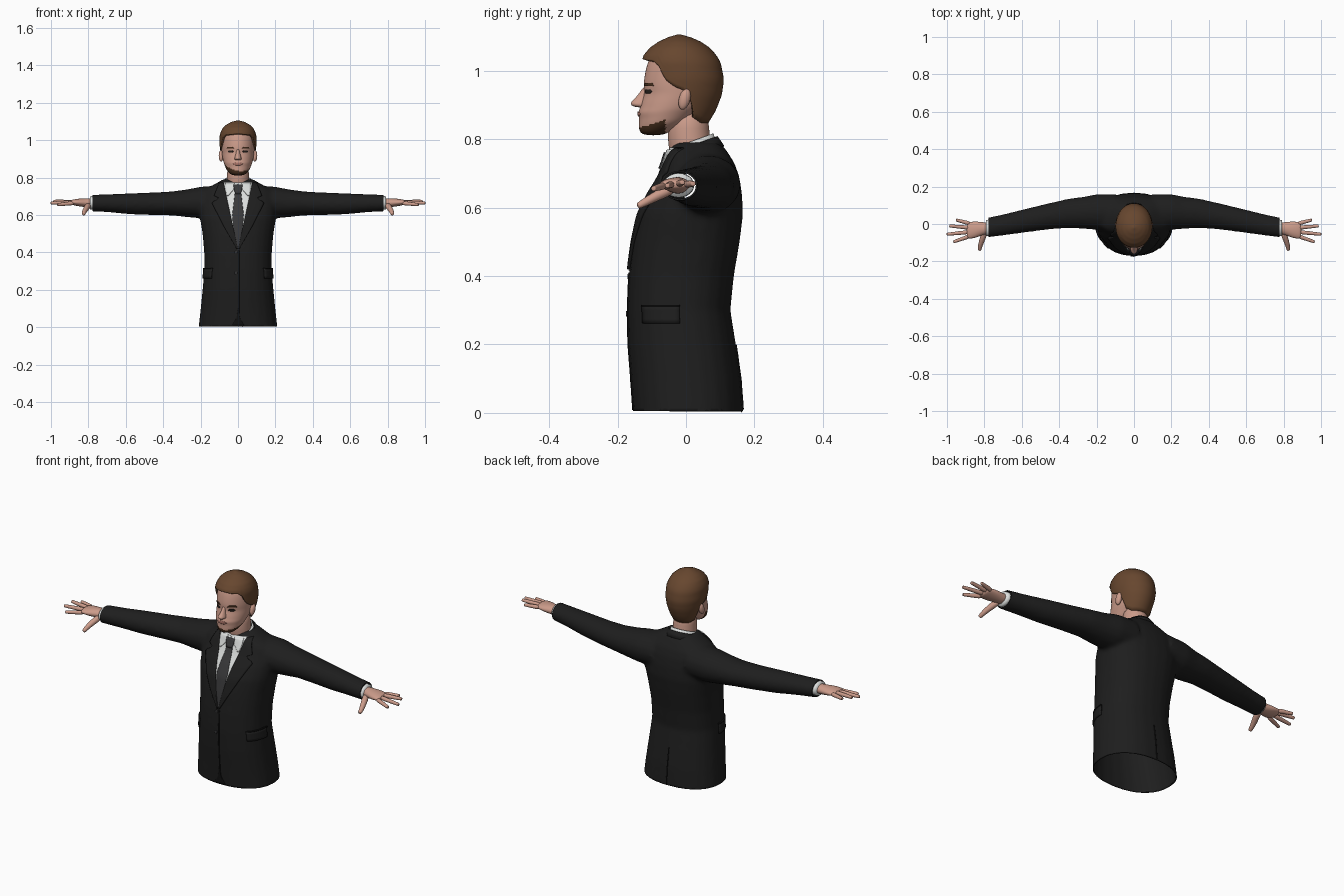
import bpy, bmesh, math
from mathutils import Vector
from mathutils.bvhtree import BVHTree

if "Cube" in bpy.data.objects:
    bpy.data.objects.remove(bpy.data.objects["Cube"])


def material(name, r, g, b):
    m = bpy.data.materials.new(name)
    m.use_nodes = True
    m.diffuse_color = (r, g, b, 1)
    node = m.node_tree.nodes["Principled BSDF"]
    node.inputs["Base Color"].default_value = (r, g, b, 1)
    node.inputs["Roughness"].default_value = 0.8
    return m


BLACK = material("jacket black", .013, .013, .013)
SEAM = material("seam black", .006, .006, .006)
WHITE = material("shirt white", .72, .74, .73)
GREY = material("tie grey", .04, .04, .042)
SKIN = material("skin", .6, .33, .255)
LIP = material("lip pink", .43, .19, .15)
HAIR = material("hair brown", .135, .062, .028)
BEARD = material("beard brown", .06, .027, .012)
EYE = material("eye dark", .02, .015, .012)


def make(name, bm, mats, subsurf=0, thick=0):
    me = bpy.data.meshes.new(name)
    bm.to_mesh(me)
    bm.free()
    for m in mats:
        me.materials.append(m)
    for p in me.polygons:
        p.use_smooth = True
    ob = bpy.data.objects.new(name, me)
    bpy.context.collection.objects.link(ob)
    if thick:
        mod = ob.modifiers.new("thickness", "SOLIDIFY")
        mod.thickness, mod.offset = thick, -1
    if subsurf:
        mod = ob.modifiers.new("smooth", "SUBSURF")
        mod.levels = mod.render_levels = subsurf
    return ob


def apply(ob):
    dg = bpy.context.evaluated_depsgraph_get()
    me = bpy.data.meshes.new_from_object(ob.evaluated_get(dg))
    ob.modifiers.clear()
    ob.data = me
    for p in me.polygons:
        p.use_smooth = True


def tree_of(ob):
    return BVHTree.FromPolygons([v.co for v in ob.data.vertices],
                                [list(p.vertices) for p in ob.data.polygons])


def spow(v, p):
    return math.copysign(abs(v) ** p, v)


def ring_z(z, hw, yf, yb, p=1, n=24):
    yc, ry = (yf + yb) / 2, (yb - yf) / 2
    angles = [math.tau * i / n for i in range(n)]
    return [Vector((hw * spow(math.sin(a), p), yc - ry * spow(math.cos(a), p), z)) for a in angles]


def ring_x(x, yc, zc, ry, rz, n=16):
    angles = [math.tau * i / n for i in range(n)]
    return [Vector((x, yc + ry * math.cos(a), zc + rz * math.sin(a))) for a in angles]


def loft(bm, rings, caps=True):
    rows = [[bm.verts.new(p) for p in r] for r in rings]
    n = len(rows[0])
    for a, b in zip(rows, rows[1:]):
        for i in range(n):
            bm.faces.new((a[i], a[(i + 1) % n], b[(i + 1) % n], b[i]))
    if caps:
        bm.faces.new(rows[0])
        bm.faces.new(rows[-1])
    bmesh.ops.recalc_face_normals(bm, faces=bm.faces)
    return bm


def tube(bm, pts, r0, r1, n=8):
    pts = [Vector(p) for p in pts]
    q = (pts[-1] - pts[0]).to_track_quat('Z', 'Y')
    rings = []
    for k, c in enumerate(pts):
        r = r0 + (r1 - r0) * k / (len(pts) - 1)
        rings.append([c + q @ Vector((r * math.cos(math.tau * i / n), r * math.sin(math.tau * i / n), 0))
                      for i in range(n)])
    loft(bm, rings)


def lerp_table(table, t):
    for a, b in zip(table, table[1:]):
        if t <= b[0]:
            f = max(0, (t - a[0]) / (b[0] - a[0]))
            return [u + (v - u) * f for u, v in zip(a[1:], b[1:])]
    return table[-1][1:]


def patch(name, tree, rows, mat, lift, side='front', cols=8):
    """Thin plate laid on a surface; rows are (z, u0, u1)."""
    rows = sorted(rows)
    count = max(4, int((rows[-1][0] - rows[0][0]) / .01))
    s = -1 if side == 'right' else 1
    d = {'front': Vector((0, 1, 0)), 'back': Vector((0, -1, 0))}.get(side, Vector((-s, 0, 0)))
    bm, grid, last = bmesh.new(), [], None
    for k in range(count + 1):
        z = rows[0][0] + (rows[-1][0] - rows[0][0]) * k / count
        u0, u1 = lerp_table(rows, z)
        line = []
        for j in range(cols + 1):
            u = u0 + (u1 - u0) * j / cols
            o = Vector((0, u, z)) if d.x else Vector((u, 0, z))
            hit = tree.ray_cast(o - d * 2, d)[0]
            depth = hit.dot(d) if hit else (last if last is not None else 0)
            last = depth
            line.append(bm.verts.new(o + d * (depth - lift)))
        grid.append(line)
    for a, b in zip(grid, grid[1:]):
        for j in range(cols):
            bm.faces.new((a[j], a[j + 1], b[j + 1], b[j]))
    bm.normal_update()
    if sum((f.normal.dot(d) for f in bm.faces)) > 0:
        bmesh.ops.reverse_faces(bm, faces=bm.faces)
    return make(name, bm, [mat], thick=lift + .001)


# Jacket: body and sleeves fused, then opened at hem and wrists
bm = bmesh.new()
body = [(-.05, .212, -.153, .168), (.01, .21, -.155, .167), (.1, .2, -.161, .16), (.2, .19, -.169, .146),
        (.3, .181, -.171, .13), (.4, .181, -.167, .14), (.5, .19, -.155, .157), (.58, .203, -.139, .167),
        (.64, .208, -.11, .164), (.69, .205, -.079, .156), (.73, .19, -.062, .142),
        (.765, .125, -.052, .12), (.79, .082, -.036, .1)]
loft(bm, [ring_z(*s, p=.88) for s in body])
sleeve = [(.1, .06, .67, .1, .088), (.2, .064, .667, .096, .085), (.27, .06, .663, .086, .075),
          (.35, .057, .662, .079, .065), (.45, .042, .66, .071, .061), (.57, .02, .66, .064, .057),
          (.7, -.005, .663, .057, .048), (.82, -.025, .665, .052, .043)]
for s in (1, -1):
    loft(bm, [ring_x(s * a[0], *a[1:]) for a in sleeve])
jacket = make("jacket", bm, [BLACK])
mod = jacket.modifiers.new("fuse", "REMESH")
mod.mode, mod.voxel_size = 'VOXEL', .01
mod = jacket.modifiers.new("soften", "SMOOTH")
mod.factor, mod.iterations = .5, 8
apply(jacket)
skin_tree = tree_of(jacket)
bm = bmesh.new()
bm.from_mesh(jacket.data)
for co, no in (((0, 0, .005), (0, 0, 1)), ((.778, 0, 0), (-1, 0, 0)), ((-.778, 0, 0), (1, 0, 0))):
    bmesh.ops.bisect_plane(bm, geom=bm.verts[:] + bm.edges[:] + bm.faces[:],
                           plane_co=co, plane_no=no, clear_inner=True)
bm.to_mesh(jacket.data)
bm.free()
mod = jacket.modifiers.new("cloth", "SOLIDIFY")
mod.thickness, mod.offset = .005, -1

# Shirt front, tie and lapels
def vee(z):
    return .078 * (z - .415) / .36


patch("shirt_front", skin_tree, [(.775, -.08, .08), (.415, -.002, .002)], WHITE, .003, cols=14)
patch("tie", skin_tree, [(.74, -.014, .014), (.6, -.031, .031), (.5, -.022, .022), (.42, -.005, .005)], GREY, .006)
patch("tie_knot", skin_tree, [(.762, -.024, .024), (.74, -.022, .022), (.715, -.014, .014)], GREY, .013)
lapel = [(.775, .1), (.72, .122), (.704, .128), (.698, .104), (.688, .104), (.668, .142), (.55, .082), (.42, .008)]
for s, side in ((1, "left"), (-1, "right")):
    patch(side + "_lapel", skin_tree, [(z, s * vee(z), s * x) for z, x in lapel], BLACK, .009)
    patch(side + "_shirt_collar_wing", skin_tree,
          [(.77, s * .02, s * .066), (.74, s * .022, s * .066), (.705, s * .05, s * .06)], WHITE, .009)
    patch(side + "_pocket_flap", skin_tree, [(.312, -.13, -.02), (.262, -.128, -.018)], BLACK, .007, side)
    patch(side + "_pocket_seam", skin_tree, [(.316, -.132, -.018), (.311, -.132, -.018)], SEAM, .008, side)

# Front edge, hem cutaway, buttons and back vent
patch("front_edge", skin_tree, [(.41, .002, .007), (.08, .002, .007)], SEAM, .003, cols=2)
patch("hem_cutaway", skin_tree, [(.1, 0, .004), (.05, -.008, .01), (.008, -.032, .034)], SEAM, .003)
patch("back_vent", skin_tree, [(.2, -.002, .002), (.01, -.002, .002)], SEAM, .003, 'back', 2)
for k, z in enumerate((.4, .29)):
    patch("button_%d" % (k + 1), skin_tree, [(z + .008, -.014, -.008), (z, -.019, -.003), (z - .008, -.014, -.008)],
          GREY, .005, cols=4)


# Collars: tilted bands round the neck
def collar(name, low, high, z0, height, spread, mat):
    bm, pairs = bmesh.new(), []
    for i in range(41):
        a = math.radians(spread + (360 - 2 * spread) * i / 40)
        pair = []
        for (hw, yf, yb), dz in ((low, 0), (high, height)):
            y = (yf + yb) / 2 - (yb - yf) / 2 * math.cos(a)
            pair.append(bm.verts.new((hw * math.sin(a), y, z0 + .36 * y + dz)))
        pairs.append(pair)
    for a, b in zip(pairs, pairs[1:]):
        bm.faces.new((a[0], b[0], b[1], a[1]))
    bmesh.ops.recalc_face_normals(bm, faces=bm.faces)
    make(name, bm, [mat], thick=.006)


collar("shirt_collar", (.076, -.066, .09), (.064, -.058, .08), .752, .036, 3, WHITE)
collar("jacket_collar", (.1, -.07, .112), (.078, -.064, .092), .74, .036, 62, BLACK)

# Neck and head, with the chin beard coloured by position
neck = [(.72, .064, -.042, .085), (.78, .06, -.052, .073), (.83, .058, -.056, .068), (.89, .056, -.045, .064)]
make("neck", loft(bmesh.new(), [ring_z(*s) for s in neck]), [SKIN], 1)
skull = [(.811, .028, -.122, -.07), (.822, .046, -.138, -.045), (.845, .064, -.138, 0), (.862, .07, -.137, .02),
         (.878, .076, -.141, .04), (.89, .08, -.135, .055), (.91, .084, -.131, .075), (.935, .087, -.121, .088),
         (.955, .089, -.126, .094), (.99, .09, -.121, .098), (1.03, .087, -.112, .088), (1.06, .072, -.092, .06),
         (1.08, .045, -.06, .025)]
head = make("head", loft(bmesh.new(), [ring_z(*s, n=28) for s in skull]), [SKIN, BEARD], 2)
apply(head)
for p in head.data.polygons:
    x, y, z = p.center
    if y < -.06 and z < .838 + .4 * (y + .135) - .15 * x:
        p.material_index = 1
face_tree = tree_of(head)

# Face details
nose = [(.955, .008, -.125, -.1), (.932, .011, -.138, -.1), (.914, .016, -.156, -.1),
        (.902, .021, -.167, -.1), (.892, .016, -.15, -.1)]
make("nose", loft(bmesh.new(), [ring_z(*s, n=12) for s in nose]), [SKIN], 2)
patch("mouth", face_tree, [(.881, -.012, .012), (.874, -.028, .028), (.866, -.014, .014)], LIP, .003)
for s, side in ((1, "left"), (-1, "right")):
    patch(side + "_eye", face_tree, [(.945, s * .03, s * .05), (.939, s * .024, s * .056), (.934, s * .03, s * .05)],
          EYE, .002)
    patch(side + "_eyebrow", face_tree, [(.964, s * .03, s * .058), (.955, s * .02, s * .062)], BEARD, .003)
    bm = bmesh.new()
    bmesh.ops.create_uvsphere(bm, u_segments=16, v_segments=10, radius=1)
    for v in bm.verts:
        v.co = (s * .09 + .013 * v.co.x, -.004 + .017 * v.co.y + .006 * v.co.z, .917 + .031 * v.co.z)
    make(side + "_ear", bm, [SKIN])

# Hair: a cap running from the crown down to the hairline
shape = [(.845, .07, -.1, .064), (.885, .081, -.11, .088), (.93, .092, -.12, .105), (.975, .099, -.125, .111),
         (1.025, .098, -.13, .101), (1.045, .092, -.124, .089), (1.067, .08, -.106, .07), (1.085, .06, -.08, .043),
         (1.098, .035, -.052, .013), (1.106, .004, -.024, -.016)]
hairline = [(0, 1.035), (45, 1.028), (56, 1.012), (62, .975), (78, .952), (92, .942), (102, .915),
            (114, .862), (135, .848), (180, .846)]
rings = []
for k in range(25):
    t = (k / 24) ** 1.6
    ring = []
    for i in range(72):
        deg = i * 5
        bottom = lerp_table(hairline, min(deg, 360 - deg))[0]
        z = 1.106 - (1.106 - bottom) * t
        hw, yf, yb = lerp_table(shape, z)
        a = math.radians(deg)
        ring.append(Vector((hw * math.sin(a), (yf + yb) / 2 - (yb - yf) / 2 * math.cos(a), z)))
    rings.append(ring)
bm = loft(bmesh.new(), rings, caps=False)
bm.faces.new([v for v in bm.verts][:72])
bmesh.ops.recalc_face_normals(bm, faces=bm.faces)
if sum(f.normal.z for f in bm.faces) < 0:
    bmesh.ops.reverse_faces(bm, faces=bm.faces)
make("hair", bm, [HAIR], thick=.012)

# Shirt cuffs and hands
palm = [(.765, -.022, .665, .03, .026), (.81, -.024, .665, .034, .024), (.845, -.03, .667, .045, .022),
        (.88, -.034, .668, .046, .016), (.895, -.034, .668, .04, .011)]
fingers = [((.875, .002, .668), (.952, .022, .67)), ((.88, -.02, .67), (.988, -.01, .674)),
           ((.88, -.043, .668), (1.002, -.055, .664)), ((.875, -.064, .664), (.966, -.096, .655))]
for s, side in ((1, "left"), (-1, "right")):
    cuff = [(.76, -.02, .665, .044, .036), (.778, -.021, .665, .044, .036), (.79, -.022, .665, .043, .035)]
    make(side + "_cuff", loft(bmesh.new(), [ring_x(s * c[0], *c[1:], n=24) for c in cuff]), [WHITE])
    bm = loft(bmesh.new(), [ring_x(s * c[0], *c[1:]) for c in palm])
    for a, b in fingers:
        a, b = Vector((s * a[0], *a[1:])), Vector((s * b[0], *b[1:]))
        tube(bm, [a.lerp(b, f) for f in (0, .35, .7, .96, 1)], .0125, .0075)
    tube(bm, [(s * .795, -.035, .657), (s * .812, -.085, .635), (s * .822, -.115, .618),
              (s * .826, -.138, .606), (s * .827, -.141, .604)], .019, .008)
    make(side + "_hand", bm, [SKIN], 2)
